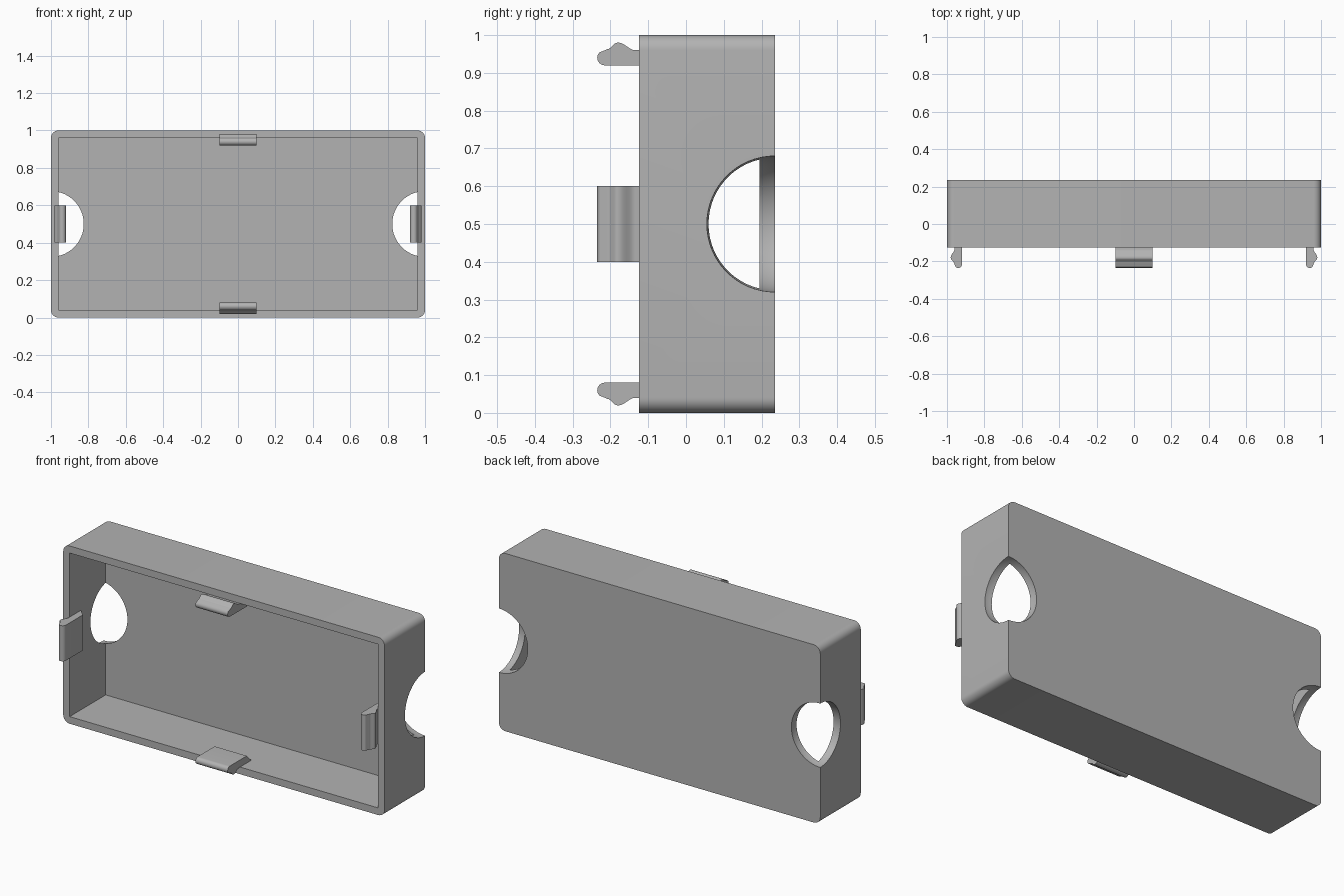
import bpy
import bmesh
import math
from mathutils import Matrix, Vector

cube = bpy.data.objects.get("Cube")
if cube:
    bpy.data.objects.remove(cube, do_unlink=True)

FRONT, BACK = -0.125, 0.235
WALL = 0.04
HOLE_RADIUS = 0.18

grey = bpy.data.materials.new("light_grey")
grey.use_nodes = True
grey.diffuse_color = (0.45, 0.45, 0.45, 1)
grey.node_tree.nodes["Principled BSDF"].inputs["Base Color"].default_value = grey.diffuse_color


def make_object(name, bm):
    bmesh.ops.recalc_face_normals(bm, faces=bm.faces)
    mesh = bpy.data.meshes.new(name)
    bm.to_mesh(mesh)
    bm.free()
    mesh.materials.append(grey)
    obj = bpy.data.objects.new(name, mesh)
    bpy.context.collection.objects.link(obj)
    return obj


def block(name, low, high, radius=0):
    """Box between two corners, optionally rounding the edges along y."""
    low, high = Vector(low), Vector(high)
    bm = bmesh.new()
    bmesh.ops.create_cube(bm, size=1, matrix=Matrix.Translation((low + high) / 2)
                          @ Matrix.Diagonal((*(high - low), 1)))
    if radius:
        edges = [e for e in bm.edges if abs(e.verts[0].co.y - e.verts[1].co.y) > 0.1]
        bmesh.ops.bevel(bm, geom=edges, offset=radius, segments=8, profile=0.5, affect='EDGES')
    return make_object(name, bm)


def ball(name, centre):
    bm = bmesh.new()
    bmesh.ops.create_uvsphere(bm, u_segments=64, v_segments=32, radius=HOLE_RADIUS,
                              matrix=Matrix.Translation(centre)
                              @ Matrix.Rotation(math.pi / 64, 4, 'Z'))
    return make_object(name, bm)


def activate(obj):
    bpy.ops.object.select_all(action='DESELECT')
    obj.select_set(True)
    bpy.context.view_layer.objects.active = obj


def smooth(obj):
    activate(obj)
    bpy.ops.object.shade_smooth_by_angle(angle=math.radians(30))


def cut(obj, cutter):
    cutter.hide_render = True
    activate(obj)
    mod = obj.modifiers.new("cut", 'BOOLEAN')
    mod.operation = 'DIFFERENCE'
    mod.solver = 'EXACT'
    mod.object = cutter
    bpy.ops.object.modifier_apply(modifier=mod.name)
    bpy.data.objects.remove(cutter, do_unlink=True)


# Open-fronted shell with rounded outer corners
shell = block("shell", (-1, FRONT, 0), (1, BACK, 1), WALL)
cut(shell, block("cavity_cutter", (WALL - 1, FRONT - 0.2, WALL), (1 - WALL, BACK - WALL, 1 - WALL)))

# Spherical notches at the back edge of both ends
for side in (-1, 1):
    cut(shell, ball("notch_cutter", (side, BACK, 0.5)))
smooth(shell)


# Snap clip profile: (depth, distance outward from the clip's inner face)
tip = [(-0.215 + 0.02 * math.cos(a), 0.02 + 0.02 * math.sin(a))
       for a in (math.radians(270 - 15 * i) for i in range(10))]
tip += [(-0.212, 0.041)]
steps = 8
hump = []
for start, end, low in ((-0.208, -0.182, 0.043), (-0.178, -0.135, 0.04)):
    for i in range(steps + 1):
        t = i / steps
        s = t * t * (3 - 2 * t)
        rise = s if start < -0.2 else 1 - s
        hump.append((start + (end - start) * t, low + (0.06 - low) * rise))
root = [(-0.025, 0.04), (-0.065, 0)]
profile = tip + hump + root


def clip(name, turn, reach):
    """Extrude the profile and turn it about the depth axis onto one wall."""
    bm = bmesh.new()
    place = Matrix.Translation((0, 0, 0.5)) @ Matrix.Rotation(math.radians(turn), 4, 'Y')
    face = bm.faces.new([bm.verts.new((-0.1, y, reach + out)) for y, out in profile])
    result = bmesh.ops.extrude_face_region(bm, geom=[face])
    moved = [v for v in result["geom"] if isinstance(v, bmesh.types.BMVert)]
    bmesh.ops.translate(bm, verts=moved, vec=(0.2, 0, 0))
    bmesh.ops.transform(bm, matrix=place, verts=bm.verts)
    smooth(make_object(name, bm))


for name, turn, reach in (("top_clip", 0, 0.42), ("left_clip", 90, 0.92),
                          ("bottom_clip", 180, 0.42), ("right_clip", 270, 0.92)):
    clip(name, turn, reach)
